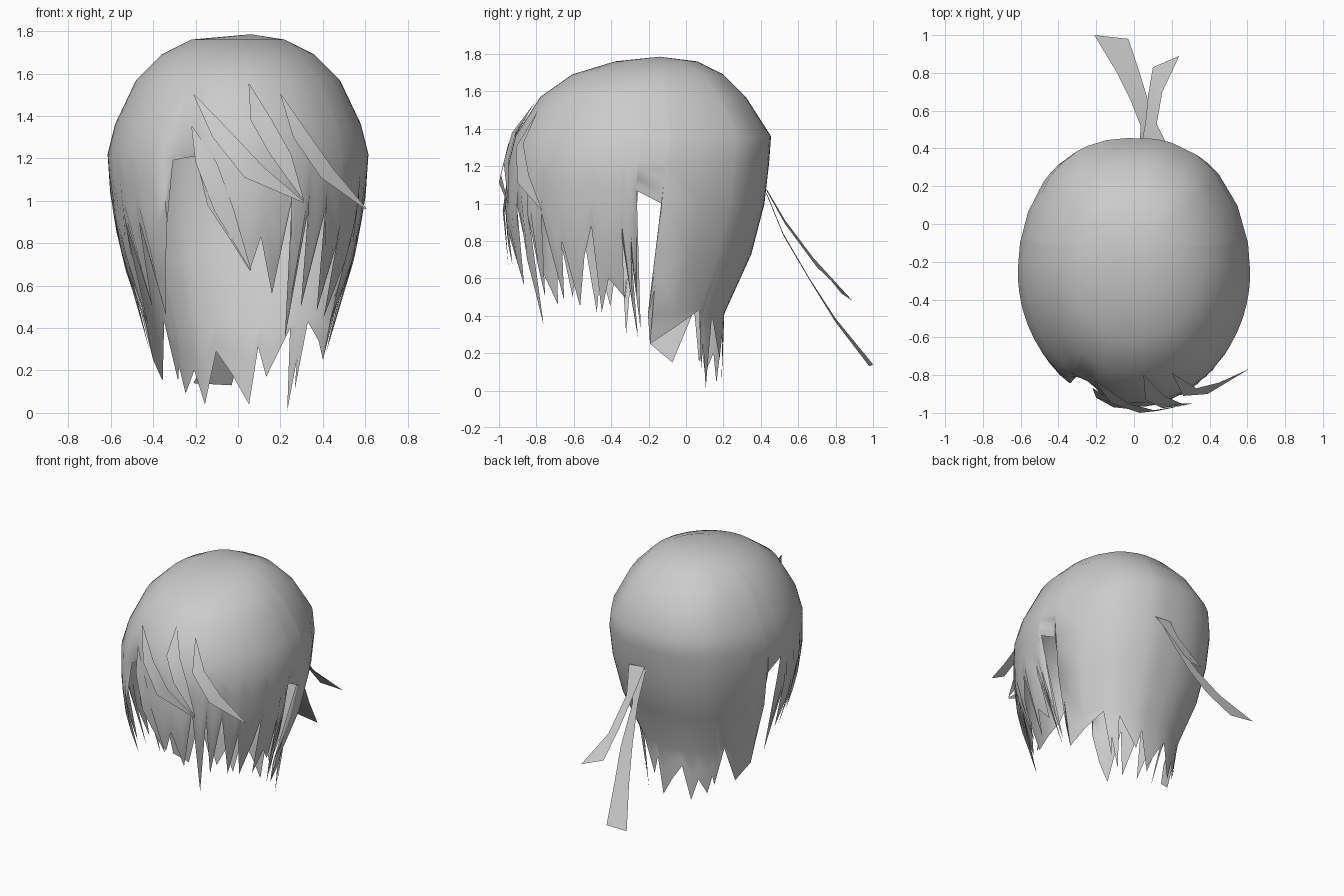
import bpy, math

hair_grey = bpy.data.materials.new("hair_grey")
hair_grey.diffuse_color = (0.6, 0.6, 0.6, 1)

# Head outline by height: z, half width, front y, back y
RINGS = [(1.76, .22, -.38, .06), (1.69, .36, -.61, .20), (1.57, .48, -.78, .32),
         (1.36, .58, -.915, .455), (1.22, .615, -.95, .445), (1.0, .60, -.97, .42),
         (.73, .55, -.95, .35), (.41, .44, -.85, .205), (0, .36, -.75, .19)]

# Ragged hem as (angle, z): 0 is the +x side, 90 the back, -90 the front
HEM = [(12, 1.0), (13, .25), (30, .34), (47, .43), (50, .11), (52, .25), (55, .01),
       (61, .40), (75, .17), (81, .31), (85, .04), (92, .18), (100, .29), (110, .04),
       (116, .20), (126, .09), (129, .22), (132, .15), (137, .43), (153, .15),
       (167, .25), (168, 1.0), (179, 1.07), (181, .30), (185, .80), (189, .45),
       (194, .65), (197, .42), (204, .90), (211, .50), (217, .90), (222, .46),
       (229, .65), (235, .90), (240, 1.19), (245, 1.20), (251, 1.21), (256, .98),
       (266, .82), (276, .67), (281, .83), (289, .56), (295, 1.0), (301, .35),
       (304, .95), (309, .50), (314, .95), (323, .48), (326, .80), (333, .45),
       (338, .72), (341, .88), (346, .42), (350, .60), (353, .50), (354, .80),
       (357, .28), (358, .72), (359.6, .32), (360, 1.07)]


def surface(angle, z):
    """Point on the head outline at an angle and height."""
    for a, b in zip(RINGS, RINGS[1:]):
        if z >= b[0]:
            break
    t = (a[0] - z) / (a[0] - b[0])
    w, f, k = (a[i] + (b[i] - a[i]) * t for i in (1, 2, 3))
    c, s = math.cos(math.radians(angle)), math.sin(math.radians(angle))
    if s > 0:  # squarer at the back
        c = math.copysign(abs(c) ** .80, c)
    y = (f + k) / 2 + (k - f) / 2 * s
    # dent at the parting above the face
    d = max(0, 1 - abs(angle - 245) / 12) * max(0, 1 - abs(z - 1.2) / .2)
    y += .09 * d
    # side lock leans back towards the ear slot
    if 350 < angle <= 360 and z < 1:
        y += .11 * (1 - z)
    return (w * c, y, z)


def add_mesh(name, verts, faces):
    me = bpy.data.meshes.new(name)
    me.from_pydata(verts, [], faces)
    me.materials.append(hair_grey)
    ob = bpy.data.objects.new(name, me)
    bpy.context.collection.objects.link(ob)
    bpy.ops.object.select_all(action='DESELECT')
    ob.select_set(True)
    bpy.context.view_layer.objects.active = ob
    bpy.ops.object.shade_smooth_by_angle(angle=math.radians(60))
    return ob


# Main hair shell: closed cap, then a skirt running down to the hem
CAP = [r[0] for r in RINGS[:5]]
STEPS = 5
verts = [(.06, -.14, 1.785)]
for ang, hem in HEM:
    if 13 <= ang <= 167:  # back panel bends in at the nape
        nape = max(.41, hem + .02)
        skirt = [1.0, .73, nape, (nape + hem) / 2, hem]
    else:
        skirt = [1.22 + (hem - 1.22) * i / STEPS for i in range(1, STEPS + 1)]
    verts += [surface(ang, z) for z in CAP + skirt]
rows, n = len(CAP) + STEPS, len(HEM)
faces = []
for i in range(n):
    a, b = 1 + i * rows, 1 + (i + 1) % n * rows
    faces.append((0, a, b))
    faces += [(a + j, a + j + 1, b + j + 1, b + j) for j in range(rows - 1)]
add_mesh("hair_shell", verts, faces)


def strip(name, left, right):
    """Ribbon between two edges of equal length."""
    m = len(left)
    add_mesh(name, left + right,
             [(i, i + 1, m + i + 1, m + i) for i in range(m - 1)])


# Loose fringe locks lying over the front
strip("fringe_lock_left",
      [(-.21, -.83, 1.50), (-.12, -.95, 1.30), (.03, -1.0, 1.11), (.31, -.95, .99)],
      [(-.205, -.83, 1.50), (-.03, -.95, 1.32), (.12, -.99, 1.16), (.312, -.95, .995)])
strip("fringe_lock_middle",
      [(.05, -.80, 1.55), (.06, -.93, 1.38), (.15, -.975, 1.22), (.31, -.95, 1.0)],
      [(.055, -.80, 1.55), (.16, -.91, 1.38), (.25, -.95, 1.22), (.312, -.95, 1.0)])
strip("fringe_lock_right",
      [(.20, -.79, 1.50), (.26, -.91, 1.30), (.39, -.90, 1.11), (.60, -.77, .96)],
      [(.205, -.79, 1.50), (.33, -.87, 1.32), (.45, -.84, 1.15), (.605, -.77, .965)])
strip("fringe_lock_parting",
      [(-.22, -.87, 1.35), (-.20, -.92, 1.18), (-.11, -.97, .95), (.06, -.95, .67)],
      [(-.215, -.87, 1.35), (-.10, -.95, 1.18), (-.02, -.98, .96), (.062, -.95, .675)])

# Two tie ribbons trailing behind
strip("tie_ribbon_long",
      [(.03, .43, 1.06), (.035, .52, .84), (-.02, .66, .60), (-.09, .80, .385), (-.21, 1.0, .14)],
      [(.13, .43, 1.05), (.08, .52, .83), (.07, .67, .575), (.03, .80, .365), (-.03, .98, .13)])
strip("tie_ribbon_short",
      [(.04, .43, 1.08), (.06, .53, .91), (.075, .68, .71), (.10, .83, .52)],
      [(.17, .43, 1.07), (.12, .53, .89), (.15, .70, .66), (.24, .89, .48)])
